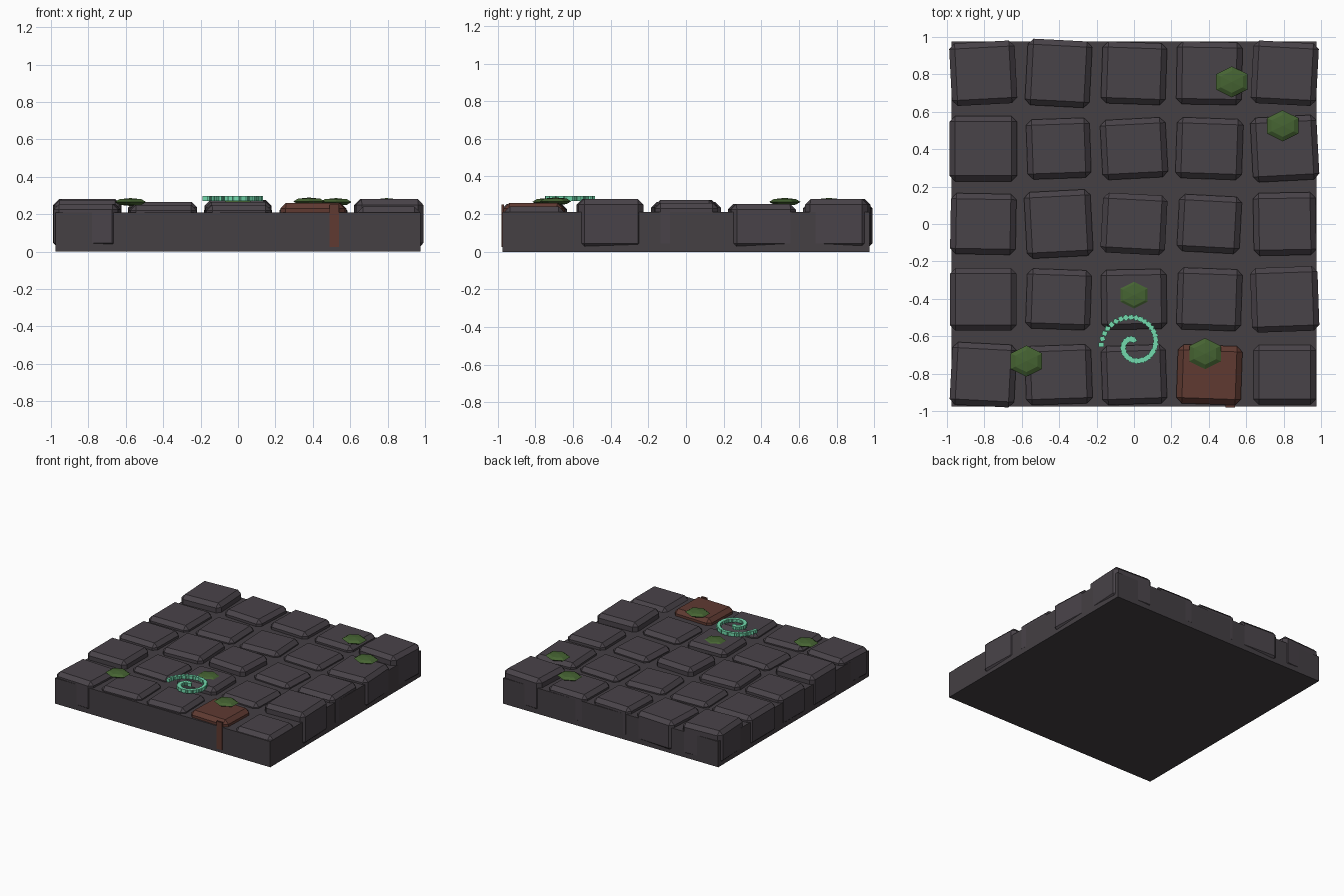
import bpy
import bmesh
import math
from mathutils import Matrix

if "Cube" in bpy.data.objects:
    bpy.data.objects.remove(bpy.data.objects["Cube"])


def material(name, rgb):
    m = bpy.data.materials.new(name)
    m.diffuse_color = (*rgb, 1)
    m.use_nodes = True
    m.node_tree.nodes["Principled BSDF"].inputs["Base Color"].default_value = m.diffuse_color
    return m


SLAB = material("dark_mortar", (0.058, 0.050, 0.057))
STONE = material("grey_stone", (0.066, 0.056, 0.066))
RED = material("rust_red", (0.115, 0.042, 0.031))
MOSS = material("moss_green", (0.060, 0.125, 0.032))
GLOW = material("pale_teal", (0.17, 0.70, 0.42))


def finish(name, bm, mat):
    mesh = bpy.data.meshes.new(name)
    bm.to_mesh(mesh)
    bm.free()
    mesh.materials.append(mat)
    ob = bpy.data.objects.new(name, mesh)
    bpy.context.collection.objects.link(ob)
    return ob


def box(name, centre, size, mat, rot=0.0, bevel=0.0):
    bm = bmesh.new()
    bmesh.ops.create_cube(bm, size=1, matrix=Matrix.Diagonal((*size, 1)))
    if bevel:
        bmesh.ops.bevel(bm, geom=bm.edges[:], offset=bevel, segments=1,
                        affect='EDGES')
    ob = finish(name, bm, mat)
    ob.location = centre
    ob.rotation_euler.z = math.radians(rot)
    return ob


# Base slab
box("base_slab", (0, 0, 0.105), (1.95, 1.95, 0.21), SLAB)

# Paving stones, front row first: width, depth, turn in degrees, top height
rows = [
    [(.345, .335, -3, .255), (.355, .315, 2, .25), (.345, .315, 2, .25),
     (.345, .315, -2, .26), (.335, .32, 0, .24)],
    [(.355, .335, 0, .275), (.345, .32, -2, .25), (.35, .32, 1, .265),
     (.345, .33, -2, .25), (.36, .345, 2, .28)],
    [(.35, .325, -1, .26), (.355, .355, 3, .265), (.345, .32, -3, .275),
     (.335, .305, -3, .25), (.335, .335, 1, .26)],
    [(.36, .35, 0, .255), (.34, .32, 2, .25), (.35, .32, 3, .25),
     (.355, .325, -2, .25), (.355, .345, 3, .255)],
    [(.35, .335, 3, .28), (.345, .355, -3, .26), (.345, .33, -2, .26),
     (.35, .335, -1, .255), (.35, .335, -3, .28)],
]
for j, row in enumerate(rows):
    for i, (w, d, turn, top) in enumerate(row):
        stained = (i, j) == (3, 0)
        box("stained_stone" if stained else f"paving_stone_{j}_{i}",
            ((i - 2) * 0.403, (j - 2) * 0.403, (top + 0.015) / 2),
            (w, d, top - 0.015), RED if stained else STONE, turn, 0.03)

# Stain running down the front edge
box("front_drip", (0.515, -0.974, 0.138), (0.05, 0.012, 0.225), RED)

# Moss clumps
for k, (x, y, z) in enumerate([(.523, .76, .265), (.795, .525, .265),
                               (0, -.38, .258), (-.575, -.733, .265),
                               (.38, -.693, .268)]):
    bm = bmesh.new()
    bmesh.ops.create_uvsphere(bm, u_segments=6, v_segments=4, radius=1)
    bmesh.ops.transform(bm, verts=bm.verts,
                        matrix=Matrix.Diagonal((.097, .083, .021, 1)))
    finish(f"moss_clump_{k}", bm, MOSS).location = (x, y, z)

# Glowing spiral made of a chain of small blocks
bm = bmesh.new()
count = 44
for k in range(count):
    t = k / (count - 1)
    a = math.radians(180 - 450 * t)
    r = 0.175 - 0.15 * t
    m = (Matrix.Translation((r * math.cos(a), -0.645 + r * math.sin(a), 0.283))
         @ Matrix.Rotation(a + 0.5 * (k % 2), 4, 'Z')
         @ Matrix.Diagonal((0.027, 0.025, 0.027, 1)))
    bmesh.ops.create_cube(bm, size=1, matrix=m)
finish("glowing_spiral", bm, GLOW)
